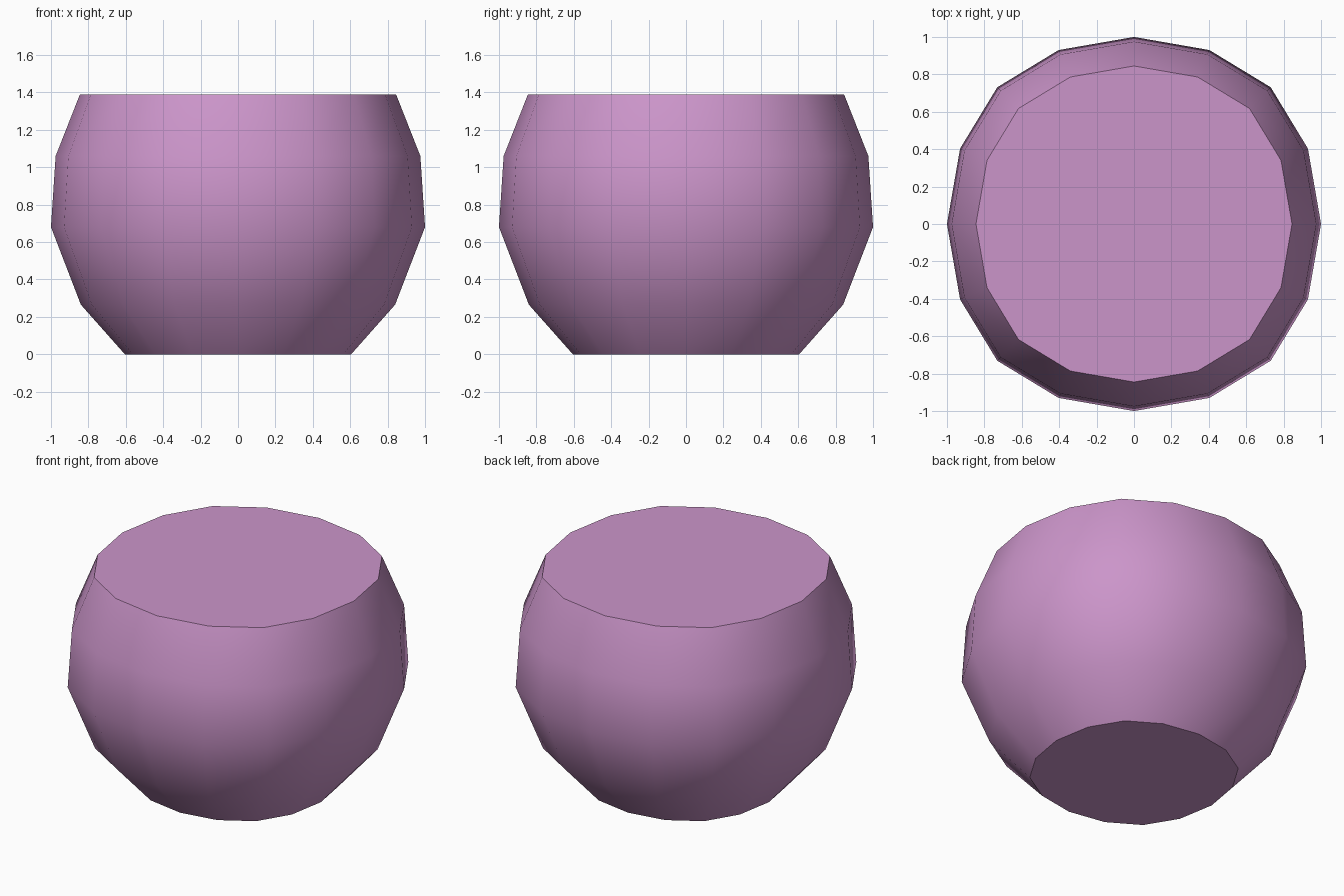
import bpy, bmesh, math

if "Cube" in bpy.data.objects:
    bpy.data.objects.remove(bpy.data.objects["Cube"])

# profile of the bowl: (radius, height)
PROFILE = [(0.605, 0.0), (0.84, 0.265), (1.0, 0.68), (0.975, 1.06), (0.845, 1.39)]

# slightly squared 16-sided cross-section, built from one quarter
QUARTER = [(1.0, 0.0), (0.93, 0.403), (0.731, 0.731), (0.403, 0.93)]


def cross_section():
    pts, q = [], QUARTER
    for _ in range(4):
        pts += q
        q = [(-y, x) for x, y in q]
    return pts


section = cross_section()
n = len(section)
bm = bmesh.new()
rings = [[bm.verts.new((x * r, y * r, z)) for x, y in section] for r, z in PROFILE]

# side walls
for low, high in zip(rings, rings[1:]):
    for i in range(n):
        j = (i + 1) % n
        bm.faces.new((low[i], low[j], high[j], high[i]))

# flat base and flat top
bm.faces.new(rings[0][::-1])
bm.faces.new(rings[-1])

mesh = bpy.data.meshes.new("round_pot")
bm.to_mesh(mesh)
bm.free()
pot = bpy.data.objects.new("round_pot", mesh)
bpy.context.collection.objects.link(pot)

# smooth walls, crisp rims
bpy.context.view_layer.objects.active = pot
pot.select_set(True)
bpy.ops.object.shade_smooth_by_angle(angle=math.radians(40))

mat = bpy.data.materials.new("mauve")
mat.diffuse_color = (0.6, 0.3, 0.59, 1)
mat.use_nodes = True
mat.node_tree.nodes["Principled BSDF"].inputs["Base Color"].default_value = mat.diffuse_color
mesh.materials.append(mat)
